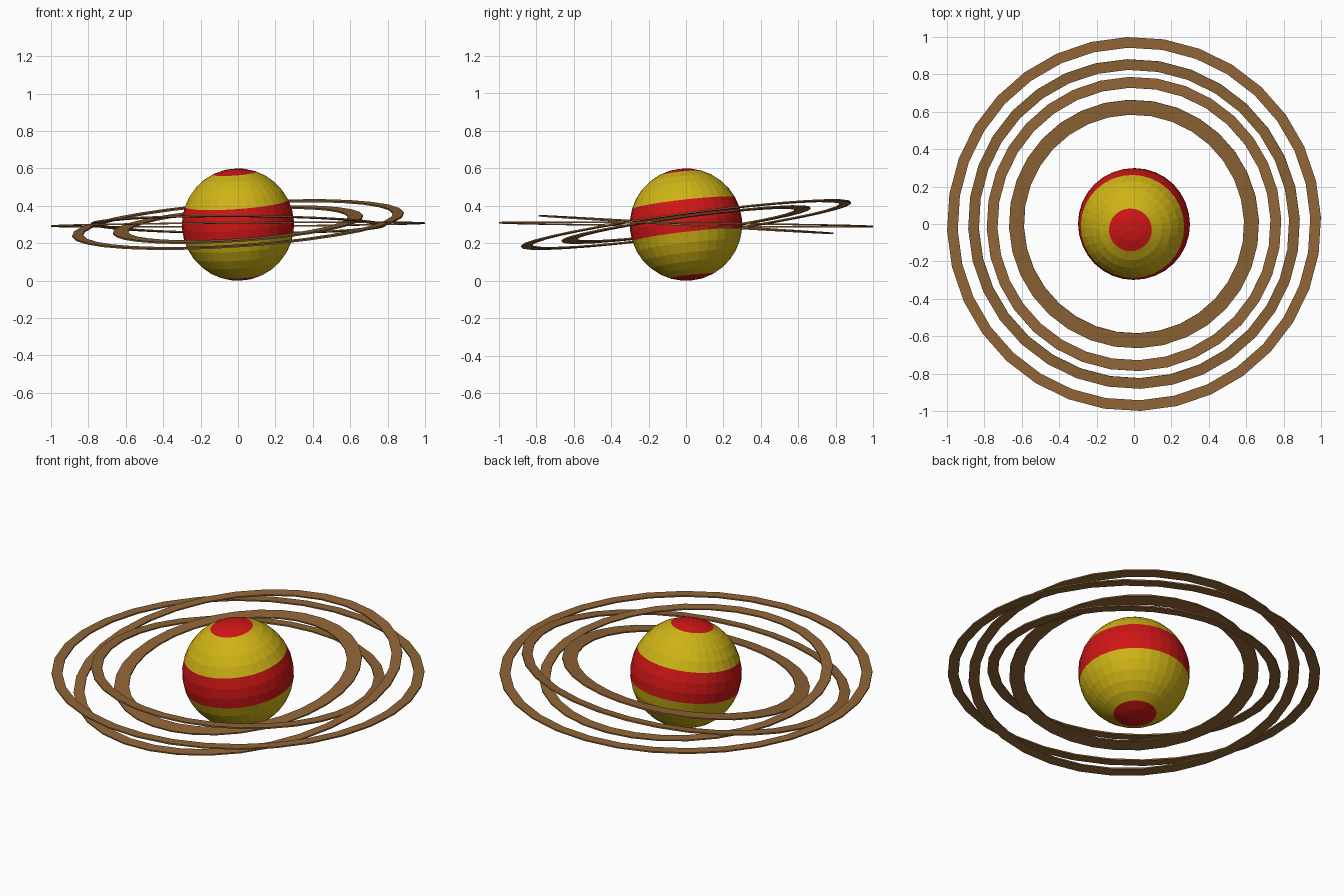
import bpy, bmesh, math
from mathutils import Vector

if "Cube" in bpy.data.objects:
    bpy.data.objects.remove(bpy.data.objects["Cube"])

CENTRE = Vector((0, 0, 0.30))


def material(name, rgb):
    m = bpy.data.materials.new(name)
    m.diffuse_color = (*rgb, 1)
    m.use_nodes = True
    m.node_tree.nodes["Principled BSDF"].inputs["Base Color"].default_value = m.diffuse_color
    return m


yellow = material("yellow", (0.62, 0.45, 0.008))
red = material("red", (0.62, 0.008, 0.008))
brown = material("brown", (0.28, 0.13, 0.038))


def place(name, bm, mats, slope_x, slope_y):
    """Make an object whose equator plane rises by the given slopes."""
    mesh = bpy.data.meshes.new(name)
    bm.to_mesh(mesh)
    bm.free()
    for m in mats:
        mesh.materials.append(m)
    ob = bpy.data.objects.new(name, mesh)
    bpy.context.collection.objects.link(ob)
    ob.location = CENTRE
    ob.rotation_mode = 'QUATERNION'
    normal = Vector((-slope_x, -slope_y, 1)).normalized()
    ob.rotation_quaternion = Vector((0, 0, 1)).rotation_difference(normal)
    return ob


# Planet: faceted globe with red polar caps and a red belt
bm = bmesh.new()
bmesh.ops.create_uvsphere(bm, u_segments=32, v_segments=16, radius=0.30)
for f in bm.faces:
    lat = math.degrees(math.asin(f.calc_center_median().normalized().z))
    if abs(lat) > 67.5 or -11.25 < lat < 22.5:
        f.material_index = 1
place("planet", bm, [yellow, red], 0.07, 0.114)


def ring(name, inner, outer, slope_x, slope_y, n=32, thick=0.008):
    """Thin flat band swept round from a rectangular section."""
    bm = bmesh.new()
    h = thick / 2
    section = [(inner, -h), (outer, -h), (outer, h), (inner, h)]
    loops = []
    for i in range(n):
        a = math.tau * i / n + math.radians(2)
        loops.append([bm.verts.new((r * math.cos(a), r * math.sin(a), z))
                      for r, z in section])
    for i in range(n):
        p, q = loops[i], loops[(i + 1) % n]
        for k in range(4):
            j = (k + 1) % 4
            bm.faces.new((p[k], q[k], q[j], p[j]))
    bmesh.ops.recalc_face_normals(bm, faces=bm.faces)
    place(name, bm, [brown], slope_x, slope_y)


# Four rings, alternately tilted and nearly level
ring("inner_ring", 0.590, 0.670, 0.068, 0.134)
ring("second_ring", 0.730, 0.788, -0.005, -0.06)
ring("third_ring", 0.832, 0.889, 0.068, 0.134)
ring("outer_ring", 0.943, 1.000, 0.008, -0.010)
